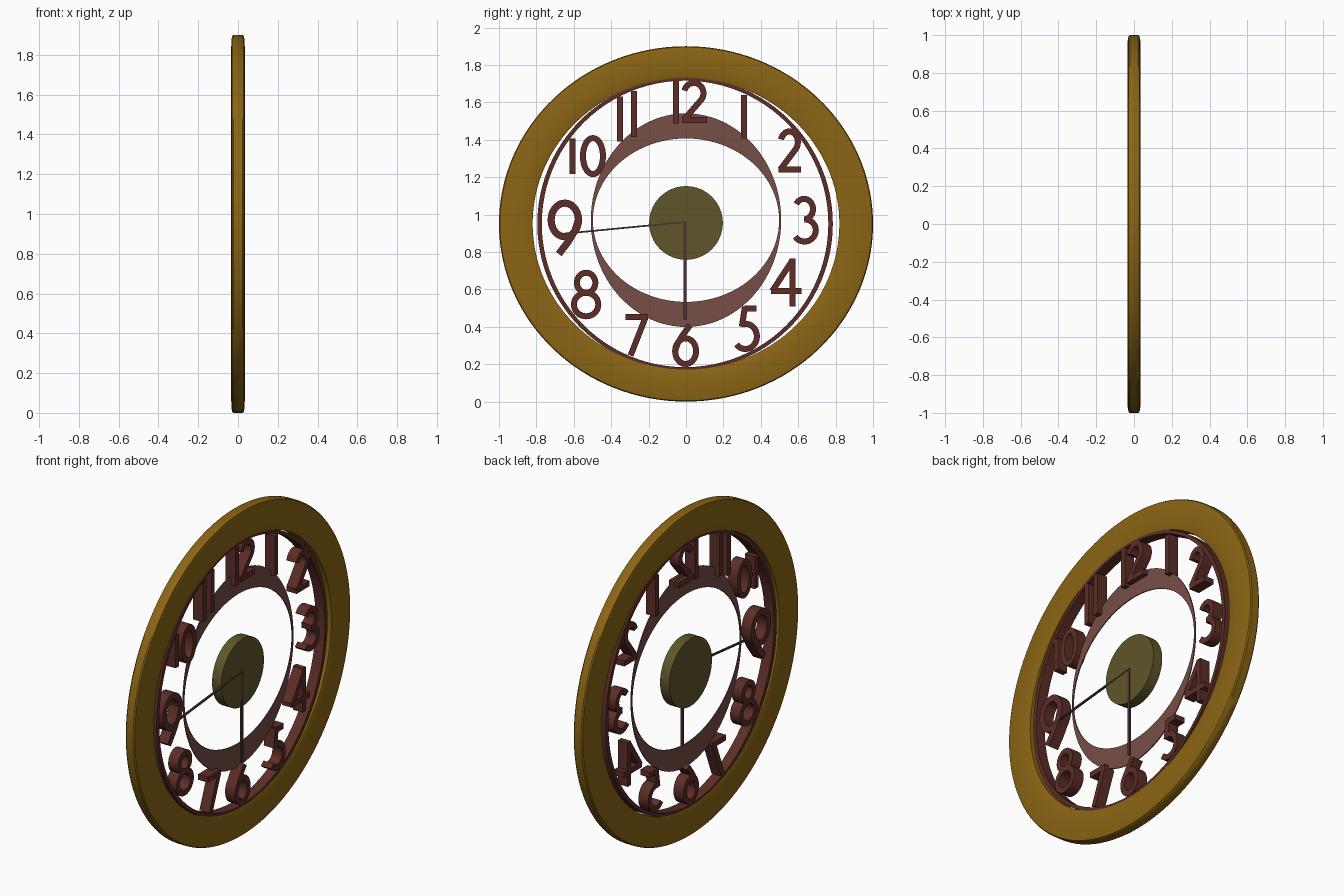
import bpy, bmesh, math
from mathutils import Vector

if "Cube" in bpy.data.objects:
    bpy.data.objects.remove(bpy.data.objects["Cube"])

CZ = 0.95  # height of the clock centre


def material(name, rgb):
    m = bpy.data.materials.new(name)
    m.diffuse_color = (*rgb, 1)
    m.use_nodes = True
    m.node_tree.nodes["Principled BSDF"].inputs["Base Color"].default_value = m.diffuse_color
    return m


GOLD = material("gold", (0.26, 0.13, 0.007))
BROWN = material("brown", (0.11, 0.027, 0.02))
MAUVE = material("mauve", (0.18, 0.077, 0.061))
OLIVE = material("olive", (0.115, 0.093, 0.023))
DARK = material("dark", (0.08, 0.03, 0.03))


def finish(bm, name, mat, smooth=False):
    bmesh.ops.recalc_face_normals(bm, faces=bm.faces)
    me = bpy.data.meshes.new(name)
    bm.to_mesh(me)
    bm.free()
    ob = bpy.data.objects.new(name, me)
    bpy.context.collection.objects.link(ob)
    me.materials.append(mat)
    if smooth:
        bpy.ops.object.select_all(action='DESELECT')
        ob.select_set(True)
        bpy.context.view_layer.objects.active = ob
        bpy.ops.object.shade_smooth_by_angle(angle=math.radians(35))
    return ob


def elliptic_ring(name, mat, profile, cy=0, cz=CZ, n=96):
    """Loft a closed loop of ellipses (x, radius_y, radius_z)."""
    bm = bmesh.new()
    loops = [[bm.verts.new((x, cy + ry * math.cos(math.tau * i / n),
                            cz + rz * math.sin(math.tau * i / n)))
              for i in range(n)] for x, ry, rz in profile]
    for a, b in zip(loops, loops[1:] + loops[:1]):
        for i in range(n):
            j = (i + 1) % n
            bm.faces.new((a[i], a[j], b[j], b[i]))
    return finish(bm, name, mat, True)


def ribbon(bm, pts, width, x0, x1, closed=False):
    """Sweep a rectangular stroke along a path in the dial plane."""
    pts = [Vector(p) for p in pts]
    n = len(pts)
    rows = []
    for i, p in enumerate(pts):
        a = pts[i - 1] if (i or closed) else p
        b = pts[(i + 1) % n] if (i < n - 1 or closed) else p
        t = (b - a).normalized()
        o = Vector((-t.y, t.x)) * width / 2
        rows.append([bm.verts.new((x, q.x, q.y)) for x, q in
                     ((x0, p + o), (x1, p + o), (x1, p - o), (x0, p - o))])
    for i in range(n if closed else n - 1):
        r, s = rows[i], rows[(i + 1) % n]
        for k in range(4):
            m = (k + 1) % 4
            bm.faces.new((r[k], r[m], s[m], s[k]))
    if not closed:
        bm.faces.new(rows[0])
        bm.faces.new(rows[-1])


def arc(cx, cy, rx, ry, a0, a1, n=24):
    return [(cx + rx * math.cos(math.radians(a0 + (a1 - a0) * i / n)),
             cy + ry * math.sin(math.radians(a0 + (a1 - a0) * i / n)))
            for i in range(n + 1)]


def loop(cx, cy, rx, ry):
    return arc(cx, cy, rx, ry, 0, 360, 36)


# Frame, slightly rounded
half = [(0.82, 0.03), (0.83, 0.034), (0.9, 0.035), (0.975, 0.033), (0.995, 0.029), (1.0, 0.022)]
frame = [(x, r, r * 0.95) for r, x in half] + [(-x, r, r * 0.95) for r, x in reversed(half)]
elliptic_ring("outer_frame", GOLD, frame, n=128)

# Thin ring holding the numerals
elliptic_ring("numeral_ring", BROWN, [(-0.03, 0.79, 0.785), (0.03, 0.79, 0.785),
                                      (0.03, 0.766, 0.766), (-0.03, 0.766, 0.766)], cy=-0.005)

# Inner band, wide at top and bottom and thin at the sides
elliptic_ring("inner_band", MAUVE, [(-0.003, 0.509, 0.571), (0.003, 0.509, 0.571),
                                    (0.003, 0.498, 0.437), (-0.003, 0.498, 0.437)], cz=0.97)

# Central hub
bm = bmesh.new()
bmesh.ops.create_cone(bm, cap_ends=True, segments=64, radius1=0.197, radius2=0.197, depth=0.06)
for v in bm.verts:
    v.co = (v.co.z, v.co.x, v.co.y + 0.955)
finish(bm, "hub", OLIVE, True)

# Hands
for name, tip, w in (("hour_hand", (-0.006, 0.435), 0.015), ("minute_hand", (-0.68, 0.895), 0.009)):
    bm = bmesh.new()
    ribbon(bm, [(-0.005, 0.96), tip], w, 0.022, 0.033)
    finish(bm, name, DARK)

# Hour marks as strokes in a unit box
SIX = [loop(0.5, 0.33, 0.5, 0.33), [(0.72, 1), (0.38, 0.76), (0.12, 0.53), (0.0, 0.33)]]
STROKES = {
    0: [loop(0.5, 0.5, 0.5, 0.5)],
    1: [[(0.5, -0.05), (0.5, 1.05)]],
    2: [arc(0.47, 0.72, 0.42, 0.28, 165, -35) + [(0.03, 0)], [(-0.05, 0), (1.05, 0)]],
    3: [arc(0.38, 0.76, 0.47, 0.24, 150, -90), arc(0.4, 0.26, 0.6, 0.26, 90, -145)],
    4: [[(0.75, -0.05), (0.75, 1.05)], [(0.75, 1), (0, 0.3)], [(-0.05, 0.3), (1.1, 0.3)]],
    5: [[(0.35, 1), (0.98, 1)], [(0.38, 1.04), (0.22, 0.55)], arc(0.4, 0.31, 0.6, 0.31, 112, -140)],
    6: SIX,
    7: [[(-0.05, 1), (1.1, 1)], [(1, 1), (0.22, -0.05)]],
    8: [loop(0.5, 0.77, 0.38, 0.23), loop(0.5, 0.27, 0.5, 0.27)],
    9: [[(1 - x, 1 - y) for x, y in s] for s in SIX],
}
# (hour, digit, y min, y max, z min, z max)
MARKS = [
    (12, 1, -0.07, -0.037, 1.48, 1.72), (12, 2, -0.032, 0.123, 1.49, 1.72),
    (1, 1, 0.294, 0.326, 1.40, 1.645), (2, 2, 0.485, 0.626, 1.225, 1.46),
    (3, 3, 0.577, 0.71, 0.84, 1.10), (4, 4, 0.445, 0.62, 0.505, 0.77),
    (5, 5, 0.26, 0.395, 0.265, 0.515), (6, 6, -0.074, 0.07, 0.185, 0.425),
    (7, 7, -0.335, -0.20, 0.24, 0.467), (8, 8, -0.615, -0.453, 0.44, 0.705),
    (9, 9, -0.74, -0.556, 0.77, 1.08), (10, 1, -0.62, -0.592, 1.21, 1.415),
    (10, 0, -0.567, -0.428, 1.20, 1.425), (11, 1, -0.37, -0.337, 1.385, 1.635),
    (11, 1, -0.294, -0.262, 1.41, 1.665),
]
W = 0.032
for hour in range(1, 13):
    bm = bmesh.new()
    for h, d, y0, y1, z0, z1 in MARKS:
        if h != hour:
            continue
        w = 0.038 if h == 9 else W
        sy, sz = y1 - y0 - w, z1 - z0 - w
        for s in STROKES[d]:
            closed = math.dist(s[0], s[-1]) < 1e-4
            pts = [(y0 + w / 2 + u * sy, z0 + w / 2 + v * sz) for u, v in (s[:-1] if closed else s)]
            ribbon(bm, pts, w, -0.032, 0.032, closed)
    finish(bm, f"hour_mark_{hour}", BROWN, True)
